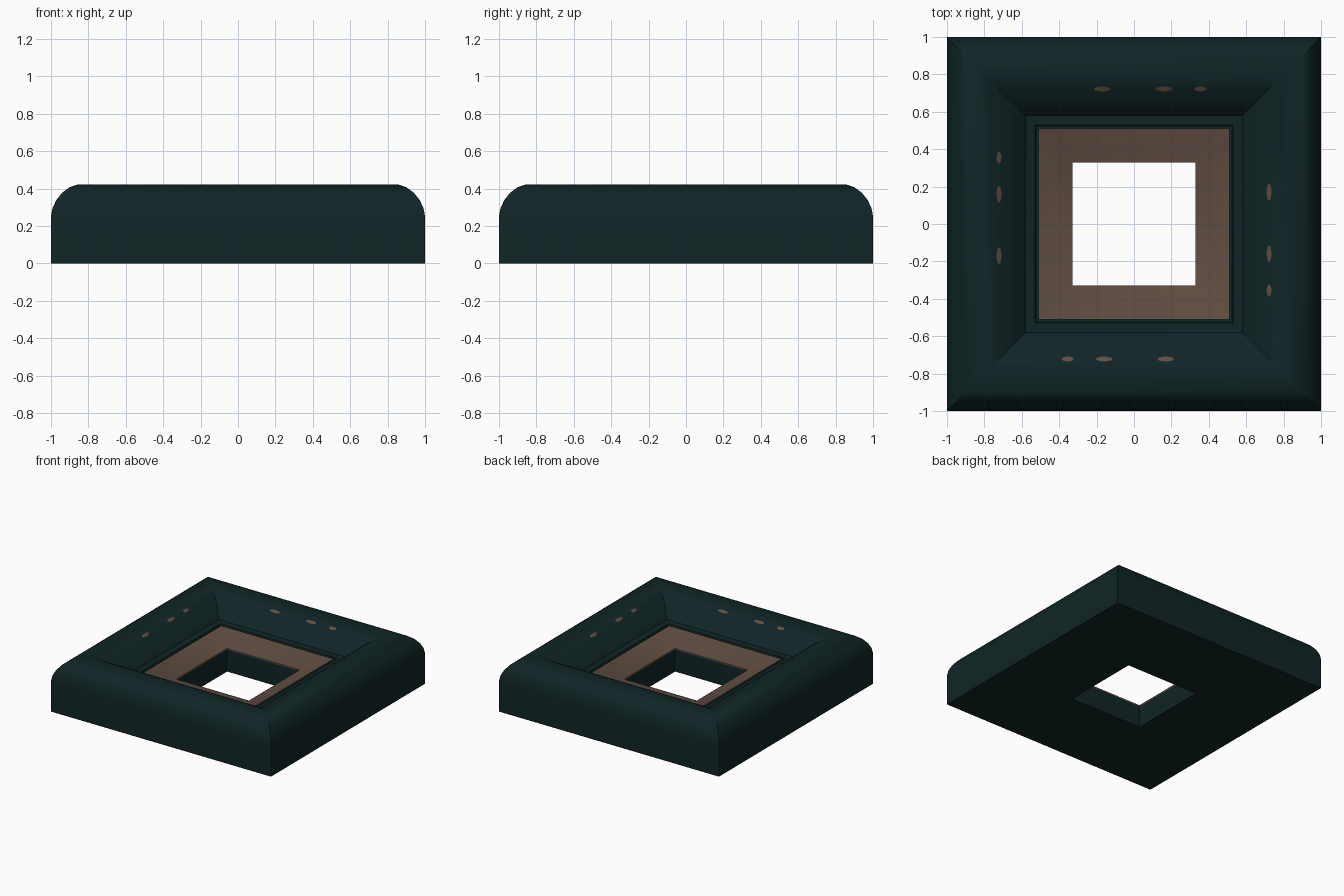
import bpy, math

if "Cube" in bpy.data.objects:
    bpy.data.objects.remove(bpy.data.objects["Cube"])


def material(name, rgb):
    m = bpy.data.materials.new(name)
    m.diffuse_color = (*rgb, 1)
    m.use_nodes = True
    m.node_tree.nodes["Principled BSDF"].inputs["Base Color"].default_value = m.diffuse_color
    return m


green = material("dark green", (0.005, 0.018, 0.019))
brown = material("worn brown", (0.115, 0.074, 0.054))


def square_sweep(name, profile, mat, closed):
    """Sweep a (radius, height) profile round a square with mitred corners."""
    corners = [(-1, -1), (1, -1), (1, 1), (-1, 1)]
    n = len(profile)
    verts = [(cx * r, cy * r, z) for cx, cy in corners for r, z in profile]
    faces = []
    for c in range(4):
        d = (c + 1) % 4
        for i in range(n if closed else n - 1):
            j = (i + 1) % n
            faces.append((c * n + i, d * n + i, d * n + j, c * n + j))
    return add_mesh(name, verts, faces, mat)


def add_mesh(name, verts, faces, mat):
    me = bpy.data.meshes.new(name)
    me.from_pydata(verts, [], faces)
    me.materials.append(mat)
    ob = bpy.data.objects.new(name, me)
    bpy.context.collection.objects.link(ob)
    bpy.context.view_layer.objects.active = ob
    for o in bpy.context.selected_objects:
        o.select_set(False)
    ob.select_set(True)
    bpy.ops.object.shade_smooth_by_angle(angle=math.radians(32))
    return ob


# Moulded outer frame: outer wall, rounded crown, inner slope, lip, hole wall
square_sweep("frame_moulding", [
    (0.33, 0.0), (1.0, 0.0), (1.0, 0.25), (0.992, 0.295), (0.972, 0.338),
    (0.94, 0.378), (0.90, 0.407), (0.86, 0.421), (0.82, 0.423), (0.77, 0.409),
    (0.72, 0.384), (0.66, 0.345), (0.61, 0.302), (0.58, 0.265),
    (0.57, 0.262), (0.53, 0.262), (0.525, 0.25), (0.51, 0.25),
    (0.33, 0.18)], green, True)

# Sloping inner liner around the opening
square_sweep("inner_liner", [
    (0.33, 0.18), (0.51, 0.25), (0.51, 0.26), (0.33, 0.19)], brown, True)

# Small worn patches on the inner slope, three per side
verts, faces = [], []
for side in range(4):
    ca, sa = math.cos(side * math.pi / 2), math.sin(side * math.pi / 2)
    for cx, half in ((-0.17, 0.046), (0.16, 0.046), (0.355, 0.033)):
        start = len(verts)
        for k in range(10):
            a = k * math.tau / 10
            x, t = cx + half * math.cos(a), 0.013 * math.sin(a)
            y, z = 0.722 + t, 0.3875 + 0.56 * t
            verts.append((x * ca - y * sa, x * sa + y * ca, z))
        faces.append(tuple(range(start, start + 10)))
add_mesh("worn_patches", verts, faces, brown)
